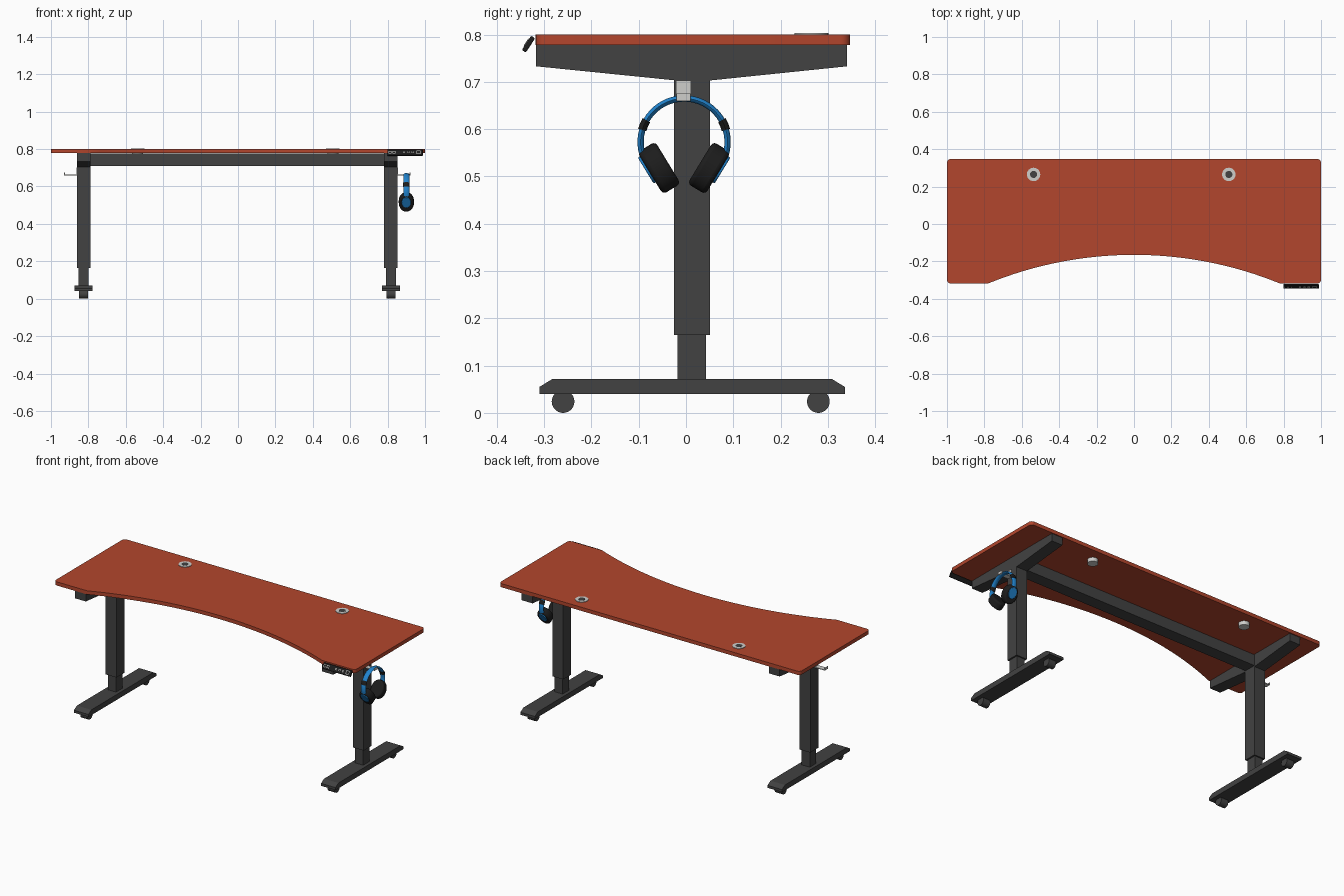
import bpy, bmesh, math
from mathutils import Matrix, Vector

if "Cube" in bpy.data.objects:
    bpy.data.objects.remove(bpy.data.objects["Cube"], do_unlink=True)


def material(name, rgb):
    m = bpy.data.materials.new(name)
    m.use_nodes = True
    m.diffuse_color = (*rgb, 1)
    m.node_tree.nodes["Principled BSDF"].inputs["Base Color"].default_value = (*rgb, 1)
    return m


WOOD = material("red wood", (0.45, 0.061, 0.026))
STEEL = material("dark grey steel", (0.054, 0.054, 0.054))
BLACK = material("black plastic", (0.012, 0.012, 0.012))
BLUE = material("blue plastic", (0.015, 0.23, 0.62))
LIGHT = material("light grey metal", (0.62, 0.62, 0.6))


def finish(name, bm, mat, bevel=0, smooth=False):
    bmesh.ops.recalc_face_normals(bm, faces=bm.faces)
    mesh = bpy.data.meshes.new(name)
    bm.to_mesh(mesh)
    bm.free()
    mesh.materials.append(mat)
    ob = bpy.data.objects.new(name, mesh)
    bpy.context.collection.objects.link(ob)
    if bevel:
        mod = ob.modifiers.new("rounded edges", 'BEVEL')
        mod.width, mod.segments, mod.limit_method = bevel, 3, 'ANGLE'
    if smooth:
        bpy.ops.object.select_all(action='DESELECT')
        ob.select_set(True)
        bpy.context.view_layer.objects.active = ob
        bpy.ops.object.shade_smooth_by_angle(angle=math.radians(40))
    return ob


def box(name, lo, hi, mat, bevel=0):
    lo, hi = Vector(lo), Vector(hi)
    bm = bmesh.new()
    bmesh.ops.create_cube(bm, size=1, matrix=Matrix.Translation((lo + hi) / 2)
                          @ Matrix.Diagonal((*(hi - lo), 1)))
    return finish(name, bm, mat, bevel)


def prism(name, points, offset, mat, smooth=False):
    bm = bmesh.new()
    face = bm.faces.new([bm.verts.new(p) for p in points])
    top = bmesh.ops.extrude_face_region(bm, geom=[face])["geom"]
    bmesh.ops.translate(bm, vec=offset, verts=[v for v in top if isinstance(v, bmesh.types.BMVert)])
    return finish(name, bm, mat, smooth=smooth)


def cylinder(name, matrix, radius, depth, mat, bevel=0, sides=32):
    bm = bmesh.new()
    bmesh.ops.create_cone(bm, cap_ends=True, segments=sides, radius1=radius, radius2=radius,
                          depth=depth, matrix=matrix)
    return finish(name, bm, mat, bevel, True)


# Desktop: rounded corners and a shallow arc cut from the front edge
FRONT, BACK, CORNER = -0.318, 0.347, 0.02
TOP, UNDER = 0.8, 0.778


def corner(cx, cy, start):
    angles = [math.radians(start + 18 * i) for i in range(6)]
    return [(cx + CORNER * math.cos(a), cy + CORNER * math.sin(a), UNDER) for a in angles]


half, rise = 0.78, 0.153
radius = (half ** 2 + rise ** 2) / (2 * rise)
sweep_angle = math.asin(half / radius)
outline = corner(1 - CORNER, BACK - CORNER, 0) + corner(CORNER - 1, BACK - CORNER, 90)
outline += corner(CORNER - 1, FRONT + CORNER, 180)
for i in range(33):
    a = sweep_angle * (i / 16 - 1)
    outline.append((radius * math.sin(a), FRONT + rise - radius * (1 - math.cos(a)), UNDER))
outline += corner(1 - CORNER, FRONT + CORNER, 270)
prism("desktop", outline, (0, 0, TOP - UNDER), WOOD, True)

# Leg assemblies, one at each end
MID = 0.0125
for side, cx, out in (("right", -0.825, -1), ("left", 0.817, 1)):
    w = 0.036
    box(side + "_upper_leg", (cx - w, MID - 0.038, 0.165), (cx + w, MID + 0.038, 0.72), STEEL)
    box(side + "_lower_leg", (cx - 0.027, MID - 0.03, 0.07), (cx + 0.027, MID + 0.03, 0.17), STEEL)
    bracket = [(-0.317, UNDER), (-0.317, 0.733), (-0.02, 0.703),
               (0.05, 0.703), (0.341, 0.733), (0.341, UNDER)]
    prism(side + "_top_bracket", [(cx - w, y, z) for y, z in bracket], (2 * w, 0, 0), STEEL)
    foot = [(-0.31, 0.04), (0.336, 0.04), (0.336, 0.055),
            (0.308, 0.072), (-0.282, 0.072), (-0.31, 0.055)]
    prism(side + "_foot", [(cx - 0.048, y, z) for y, z in foot], (0.096, 0, 0), STEEL)
    for end, y in (("front", -0.26), ("back", 0.28)):
        cylinder(f"{side}_{end}_wheel", Matrix.Translation((cx, y, 0.024))
                 @ Matrix.Rotation(math.pi / 2, 4, 'Y'), 0.024, 0.048, STEEL)

    # Hanging hook on the outer face of the leg
    def hook_part(part, near, far, z0, z1):
        xs = sorted((cx + out * near, cx + out * far))
        box(f"{side}_hook_{part}", (xs[0], -0.02, z0), (xs[1], 0.01, z1), LIGHT)
    hook_part("plate", w, w + 0.003, 0.66, 0.702)
    hook_part("arm", w, 0.104, 0.66, 0.664)
    hook_part("lip", 0.101, 0.104, 0.66, 0.675)

box("crossbeam", (-0.79, MID - 0.037, 0.71), (0.782, MID + 0.037, 0.776), STEEL)

# Cable grommets through the desktop
for side, x in (("right", -0.537), ("left", 0.507)):
    for part, r, z0, z1, mat in (("rim", 0.036, 0.799, 0.803, LIGHT),
                                 ("hole", 0.019, 0.8, 0.8035, STEEL),
                                 ("sleeve", 0.029, 0.755, 0.79, LIGHT)):
        cylinder(f"{side}_grommet_{part}", Matrix.Translation((x, 0.265, (z0 + z1) / 2)),
                 r, z1 - z0, mat)

# Tilted height control panel on the front edge
tilt = Matrix.Translation((0.893, -0.333, 0.78)) @ Matrix.Rotation(math.radians(-33), 4, 'X')
panel = box("control_panel", (-0.095, -0.005, -0.018), (0.095, 0.005, 0.018), BLACK, 0.003)
panel.matrix_world = tilt
buttons = [(-0.08, 0.008), (-0.058, 0.008), (-0.005, 0.006), (0.018, 0.006),
           (0.041, 0.006), (0.072, 0.011)]
for i, (x, r) in enumerate(buttons):
    for part, size, depth, mat in (("ring", r, 0.006, LIGHT), ("cap", r - 0.003, 0.007, BLACK)):
        b = box(f"panel_button_{part}_{i + 1}", (x - size, -depth, -size),
                (x + size, -0.004, size), mat)
        b.matrix_world = tilt

# Headphones hanging on the left hook
HX, HY, HZ = 0.9, -0.004, 0.573


def arc_strip(name, start, end, r, thick, width, mat):
    bm = bmesh.new()
    rings = []
    for i in range(33):
        a = math.radians(start + (end - start) * i / 32)
        ring = []
        for k in range(10):
            t = math.tau * k / 10
            d = r + thick * math.sin(t)
            ring.append(bm.verts.new((HX + width * math.cos(t), HY + d * math.cos(a),
                                      HZ + d * math.sin(a))))
        rings.append(ring)
    for p, q in zip(rings, rings[1:]):
        for k in range(10):
            bm.faces.new((p[k], p[k - 1], q[k - 1], q[k]))
    bm.faces.new(rings[0])
    bm.faces.new(rings[-1])
    return finish(name, bm, mat, smooth=True)


arc_strip("headband", -18, 198, 0.092, 0.007, 0.016, BLUE)
for side, s, mid in (("front", -1, 157), ("back", 1, 23)):
    arc_strip(side + "_headband_hinge", mid - 7, mid + 7, 0.092, 0.0095, 0.018, BLACK)
    # Oval ear cup, tilted so the outer face looks down and away
    long_dir = Vector((0, s * 0.52, 0.854))
    outward = Vector((0, s * 0.854, -0.52))
    turn = Matrix((long_dir.cross(outward), long_dir, outward)).transposed().to_4x4()
    centre = Vector((HX, HY + s * 0.053, 0.518))
    oval = Matrix.Diagonal((0.78, 1, 1, 1))
    cylinder(side + "_ear_cup", Matrix.Translation(centre) @ turn @ oval,
             0.052, 0.044, BLACK, 0.009)
    shell = centre + outward * 0.022 + long_dir * 0.01
    cylinder(side + "_ear_shell", Matrix.Translation(shell) @ turn @ oval,
             0.032, 0.01, BLUE, 0.003)
